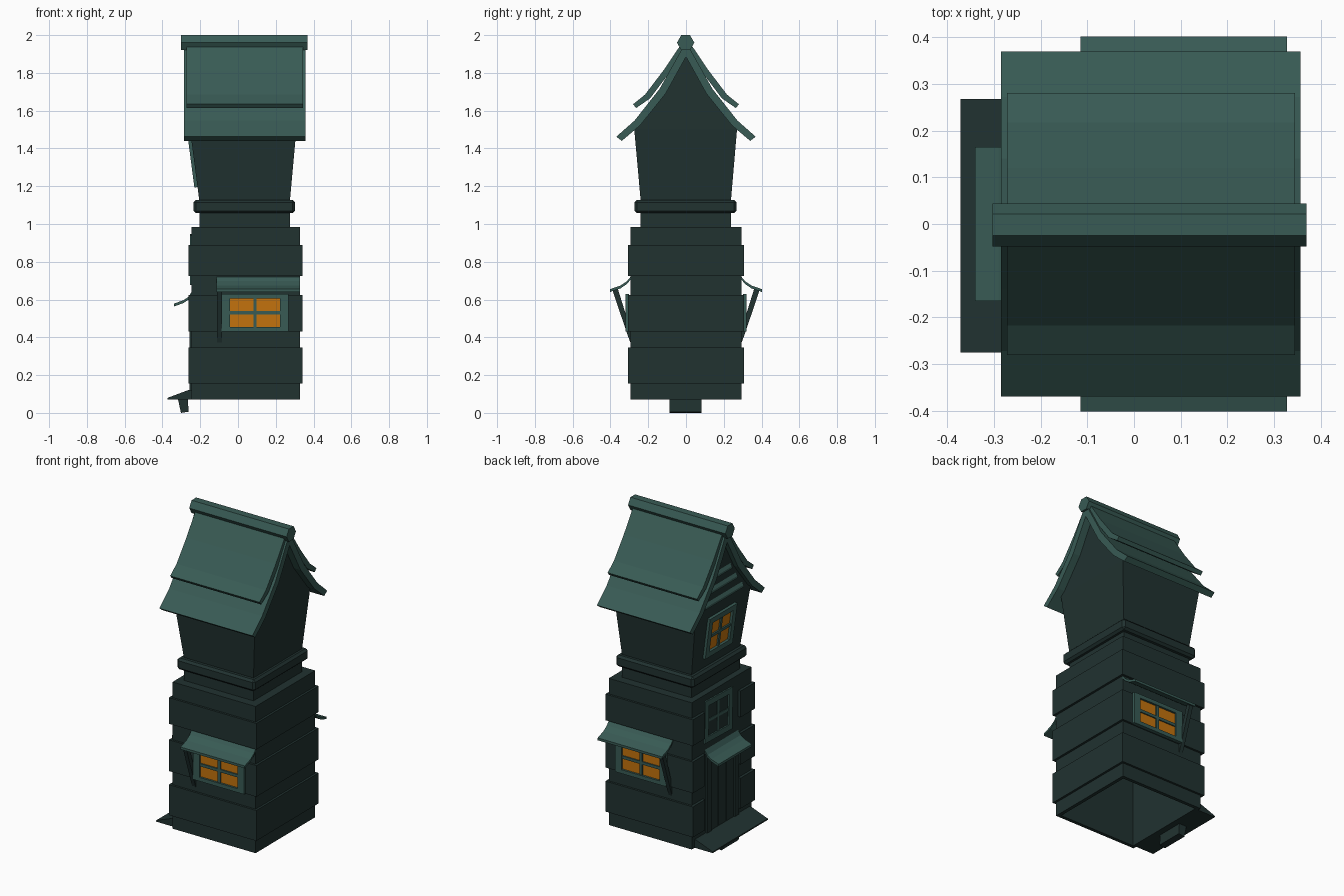
import bpy, bmesh, math
from mathutils import Matrix

if "Cube" in bpy.data.objects:
    bpy.data.objects.remove(bpy.data.objects["Cube"])

def material(name, col):
    m = bpy.data.materials.new(name)
    m.diffuse_color = (*col, 1)
    m.use_nodes = True
    m.node_tree.nodes["Principled BSDF"].inputs["Base Color"].default_value = m.diffuse_color
    return m

WALL = material("dark_timber", (0.015, 0.032, 0.030))
ROOF = material("green_slate", (0.040, 0.104, 0.090))
GLOW = material("window_glow", (0.55, 0.17, 0.004))
I = Matrix.Identity(4)

def finish(name, bm, mat):
    bmesh.ops.recalc_face_normals(bm, faces=bm.faces)
    me = bpy.data.meshes.new(name)
    bm.to_mesh(me)
    bm.free()
    ob = bpy.data.objects.new(name, me)
    bpy.context.collection.objects.link(ob)
    me.materials.append(mat)
    return ob

def boxes(name, items, mat, mx=I):
    """items: (x0, x1, y0, y1, z0, z1)"""
    bm = bmesh.new()
    for x0, x1, y0, y1, z0, z1 in items:
        t = Matrix.Translation(((x0 + x1) / 2, (y0 + y1) / 2, (z0 + z1) / 2))
        s = Matrix.Diagonal((x1 - x0, y1 - y0, z1 - z0, 1))
        bmesh.ops.create_cube(bm, size=1, matrix=mx @ t @ s)
    return finish(name, bm, mat)

def prism(name, pts, a, b, mat, axis='x'):
    """Extrude a 2D outline: (y, z) along x, or (x, z) along y."""
    bm = bmesh.new()
    place = (lambda p, t: (t, p[0], p[1])) if axis == 'x' else (lambda p, t: (p[0], t, p[1]))
    A = [bm.verts.new(place(p, a)) for p in pts]
    B = [bm.verts.new(place(p, b)) for p in pts]
    bm.faces.new(A)
    bm.faces.new(B[::-1])
    for i in range(len(pts)):
        j = (i + 1) % len(pts)
        bm.faces.new((A[i], B[i], B[j], A[j]))
    return finish(name, bm, mat)

def loft(name, lo, hi, z0, z1, mat):
    """Four-sided tapered block; lo and hi are (x0, x1, y0, y1)."""
    bm = bmesh.new()
    ring = lambda r, z: [bm.verts.new((r[i], r[j], z)) for i, j in ((0, 2), (1, 2), (1, 3), (0, 3))]
    A, B = ring(lo, z0), ring(hi, z1)
    bm.faces.new(A)
    bm.faces.new(B)
    for i in range(4):
        bm.faces.new((A[i], A[(i + 1) % 4], B[(i + 1) % 4], B[i]))
    return finish(name, bm, mat)

def window(name, w, h, mx, bx, bz, depth):
    """Frame, cross bars and glowing pane; local -y points outwards."""
    X, Z = w / 2, h / 2
    boxes(name + "_frame", [(-X, -X + bx, -depth, 0, -Z, Z), (X - bx, X, -depth, 0, -Z, Z),
                            (-X, X, -depth, 0, Z - bz, Z), (-X, X, -depth, 0, -Z, -Z + bz),
                            (-0.009, 0.009, -depth * .7, 0, -Z, Z),
                            (-X, X, -depth * .7, 0, -0.009, 0.009)], ROOF, mx)
    boxes(name + "_pane", [(-X + bx / 2, X - bx / 2, -depth * .3, 0.002, -Z + bz / 2, Z - bz / 2)], GLOW, mx)

# hollow lower tower, open underneath
tower = boxes("tower_walls", [(-0.245, 0.328, -0.295, 0.293, 0.07, 0.985)], WALL)
bm = bmesh.new()
bm.from_mesh(tower.data)
bmesh.ops.delete(bm, geom=[f for f in bm.faces if f.normal.z < -0.5], context='FACES_ONLY')
bm.to_mesh(tower.data)
bm.free()
sol = tower.modifiers.new("thickness", 'SOLIDIFY')
sol.thickness, sol.offset = 0.03, -1

# cladding boards, left side leaves room for the door and window
for n, (a, b) in enumerate(((0.155, 0.345), (0.43, 0.625), (0.725, 0.888))):
    boxes(f"cladding_{n}", [(-0.262, 0.342, -0.308, -0.29, a, b), (-0.262, 0.342, 0.29, 0.306, a, b),
                            (0.32, 0.342, -0.3, 0.3, a, b), (-0.262, -0.24, 0.185, 0.3, a, b),
                            (-0.262, -0.24, -0.3, -0.165, a, b)], WALL)

# neck, collar and flared upper room
boxes("neck", [(-0.205, 0.275, -0.24, 0.238, 0.975, 1.14)], WALL)
collar = boxes("collar", [(-0.236, 0.302, -0.272, 0.268, 1.057, 1.128)], WALL)
bv = collar.modifiers.new("bevel", 'BEVEL')
bv.width, bv.segments = 0.013, 1
loft("upper_room", (-0.205, 0.275, -0.24, 0.238), (-0.254, 0.309, -0.274, 0.27), 1.125, 1.5, WALL)
half = [(0.272, 1.5), (0.235, 1.535), (0.108, 1.695)]
prism("gable", half + [(0, 1.90)] + [(-y, z) for y, z in half[::-1]], -0.254, 0.309, WALL)

# swept roof in two layers
def roof(name, top, under, x0, x1):
    h = top + under[::-1]
    for side, s in (("front", -1), ("back", 1)):
        prism(f"{name}_{side}", [(s * y, z) for y, z in h], x0, x1, ROOF)

roof("lower_roof", [(0.369, 1.462), (0.272, 1.548), (0.140, 1.715), (0, 1.965)],
     [(0.340, 1.440), (0.243, 1.522), (0.108, 1.690), (0, 1.885)], -0.285, 0.357)
roof("upper_roof", [(0.280, 1.634), (0.217, 1.685), (0.120, 1.812), (0, 2.0 - 0.01)],
     [(0.264, 1.614), (0.190, 1.665), (0.100, 1.785), (0, 1.945)], -0.272, 0.345)
prism("ridge_beam", [(0.046 * math.cos(math.pi * k / 3) - 0.002, 1.96 + 0.046 * math.sin(math.pi * k / 3))
                     for k in range(6)], -0.303, 0.369, ROOF)

# slats in the left gable
for n, (z, w) in enumerate(((1.53, 0.19), (1.61, 0.13), (1.69, 0.075))):
    prism(f"gable_slat_{n}", [(-0.25, z + 0.035), (-0.25, z), (-0.268, z), (-0.266, z + 0.012)], -w, w, ROOF, 'y')

# side windows with awnings and a brace
def awning(name, p, a, b, axis):
    under = [(u, z - 0.015) for u, z in p]
    return prism(name, p + under[::-1], a, b, ROOF, axis)

for side, s in (("front", 1), ("back", -1)):
    m = Matrix.Diagonal((1, s, 1, 1))
    window(f"{side}_window", 0.354, 0.2, m @ Matrix.Translation((0.09, -0.303, 0.53)), 0.045, 0.024, 0.018)
    awning(f"{side}_awning", [(-s * y, z) for y, z in ((0.29, 0.725), (0.312, 0.698), (0.345, 0.675), (0.402, 0.655))],
           -0.115, 0.328, 'x')
    prism(f"{side}_brace", [(-s * y, z) for y, z in ((0.362, 0.66), (0.390, 0.652), (0.312, 0.42), (0.29, 0.36),
                                                     (0.29, 0.43))], -0.11, -0.085, WALL)

# left windows
turn = Matrix.Rotation(math.radians(-90), 4, 'Z')
window("left_window", 0.27, 0.26, Matrix.Translation((-0.236, 0.037, 0.812)) @ turn @ Matrix.Rotation(0.03, 4, 'Y'),
       0.035, 0.035, 0.018)
window("upper_window", 0.27, 0.26, Matrix.Translation((-0.226, 0.005, 1.325)) @ turn @ Matrix.Rotation(0.13, 4, 'X'),
       0.035, 0.035, 0.022)

# door with posts, planks and small awning
boxes("door_frame", [(-0.256, -0.24, 0.115, 0.155, 0.1, 0.6), (-0.256, -0.24, -0.155, -0.115, 0.1, 0.6),
                     (-0.256, -0.24, -0.155, 0.155, 0.55, 0.6)], WALL)
boxes("door_planks", [(-0.249, -0.235, -0.112 + 0.075 * k, -0.042 + 0.075 * k, 0.1, 0.55) for k in range(3)], WALL)
awning("door_awning", [(-0.24, 0.65), (-0.262, 0.614), (-0.29, 0.596), (-0.34, 0.578)], -0.165, 0.165, 'y')

# sloping doorstep and its foot
prism("doorstep", [(-0.372, 0.072), (-0.372, 0.08), (-0.26, 0.122), (-0.24, 0.122), (-0.24, 0.072)],
      -0.275, 0.268, WALL, 'y')
prism("step_foot", [(-0.318, 0.074), (-0.265, 0.074), (-0.262, 0.006), (-0.302, 0.0)], -0.087, 0.083, WALL, 'y')
